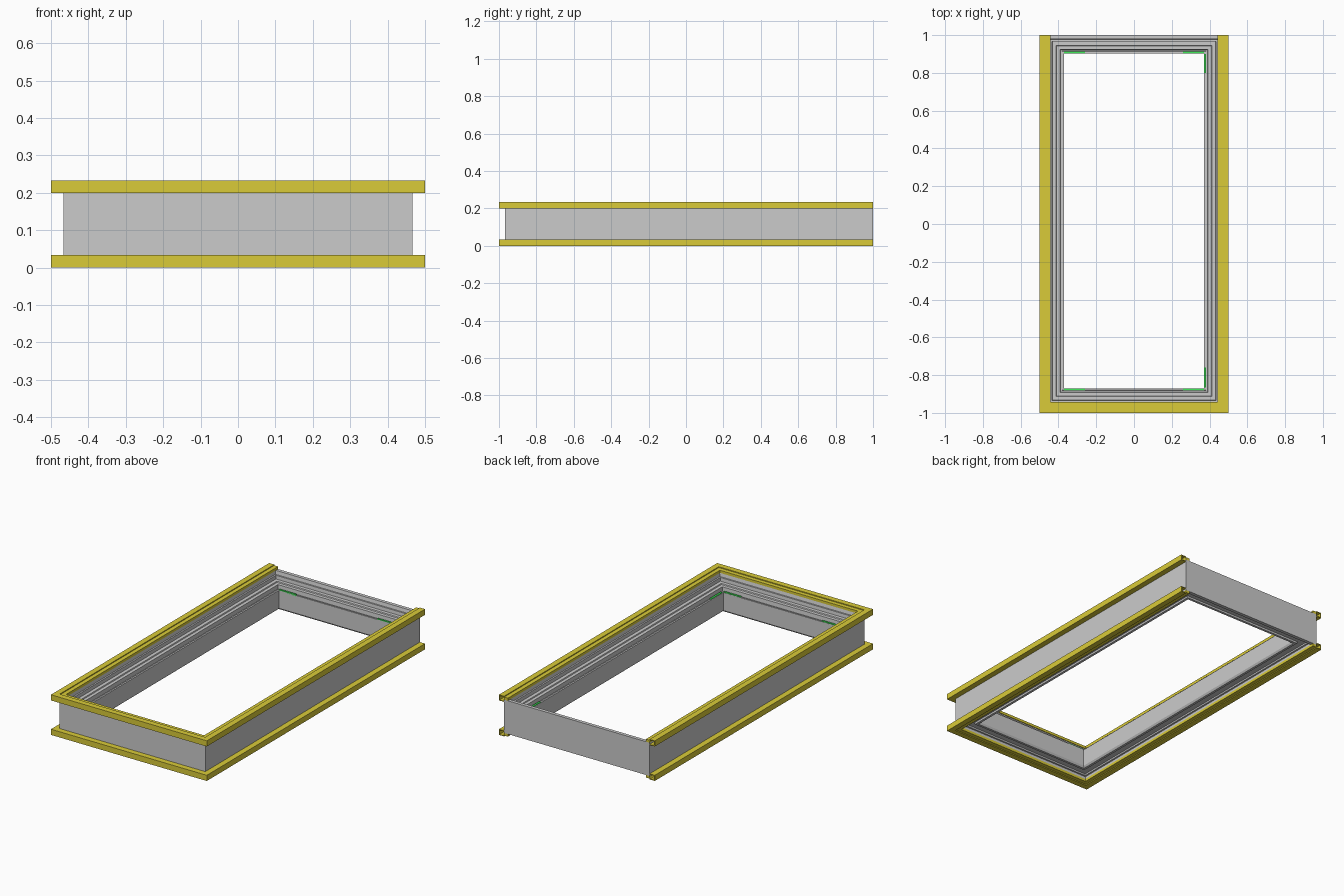
import bpy, bmesh

if "Cube" in bpy.data.objects:
    bpy.data.objects.remove(bpy.data.objects["Cube"])

H = 0.233                       # total height
X, Y0, Y1 = 0.467, -0.967, 1.0  # outer faces of the frame wall


def material(name, rgb):
    m = bpy.data.materials.new(name)
    m.diffuse_color = (*rgb, 1)
    m.use_nodes = True
    m.node_tree.nodes["Principled BSDF"].inputs["Base Color"].default_value = m.diffuse_color
    return m


def finish(name, bm, mat=None):
    bmesh.ops.recalc_face_normals(bm, faces=bm.faces)
    me = bpy.data.meshes.new(name)
    bm.to_mesh(me)
    bm.free()
    if mat:
        me.materials.append(mat)
    ob = bpy.data.objects.new(name, me)
    bpy.context.collection.objects.link(ob)
    return ob


def sweep(name, profile, closed, mat=None):
    """Sweep (inward offset, z) points round the rectangle with mitred corners.
    An open sweep leaves out the back and has square cut ends there."""
    k = 1 if closed else 0
    bm = bmesh.new()
    rings = []
    for sx, y, sy in ((-1, Y1, -k), (-1, Y0, 1), (1, Y0, 1), (1, Y1, -k)):
        rings.append([bm.verts.new((sx * (X - d), y + sy * d, z)) for d, z in profile])
    n = len(profile)
    for i in range(4 if closed else 3):
        a, b = rings[i], rings[(i + 1) % 4]
        for j in range(n):
            bm.faces.new((a[j], a[(j + 1) % n], b[(j + 1) % n], b[j]))
    if not closed:
        bm.faces.new(rings[0])
        bm.faces.new(rings[3])
    return finish(name, bm, mat)


def box(name, lo, hi, mat):
    bm = bmesh.new()
    bmesh.ops.create_cube(bm, size=1)
    for v in bm.verts:
        v.co = [(a + b) / 2 + c * (b - a) for a, b, c in zip(lo, hi, v.co)]
    return finish(name, bm, mat)


yellow = material("yellow_trim", (0.70, 0.60, 0.04))
green = material("green_packer", (0.05, 0.85, 0.10))

# Main frame: outer wall, stepped rebates inside, vertical inner lining
frame = [(0, 0.02), (0, 0.213), (0.020, 0.213), (0.024, 0.192), (0.033, 0.192),
         (0.035, 0.172), (0.055, 0.172), (0.057, 0.166), (0.076, 0.166),
         (0.078, 0.142), (0.085, 0.142), (0.087, 0.146), (0.097, 0.146),
         (0.097, 0.045), (0.090, 0.034), (0.076, 0.034), (0.074, 0.044),
         (0.034, 0.044), (0.032, 0.036), (0.022, 0.036), (0.020, 0.02)]
sweep("frame", frame, True)

# Hollow cover trims along three sides, top and bottom
trim = [(0, 0.2), (-0.033, 0.2), (-0.033, H), (0, H), (0, 0.228), (0.024, 0.228),
        (0.024, 0.213), (0, 0.213), (0, 0.220), (-0.004, 0.229),
        (-0.029, 0.229), (-0.029, 0.204), (0, 0.204)]
sweep("top_trim", trim, False, yellow)
sweep("bottom_trim", [(d, H - z) for d, z in trim], False, yellow)

# Green packers resting on the inner ledge near the corners
ZL, ZH = 0.140, 0.150
xi = X - 0.097
for end, y in (("front", Y0 + 0.085), ("back", Y1 - 0.097)):
    for side, s in (("left", -1), ("right", 1)):
        xs = sorted((s * 0.26, s * xi))
        box(f"{end}_{side}_packer", (xs[0], y, ZL), (xs[1], y + 0.011, ZH), green)
for end, a, b in (("front", -0.865, -0.76), ("back", 0.80, 0.90)):
    box(f"side_{end}_packer", (xi + 0.001, a, ZL), (xi + 0.012, b, ZH), green)
